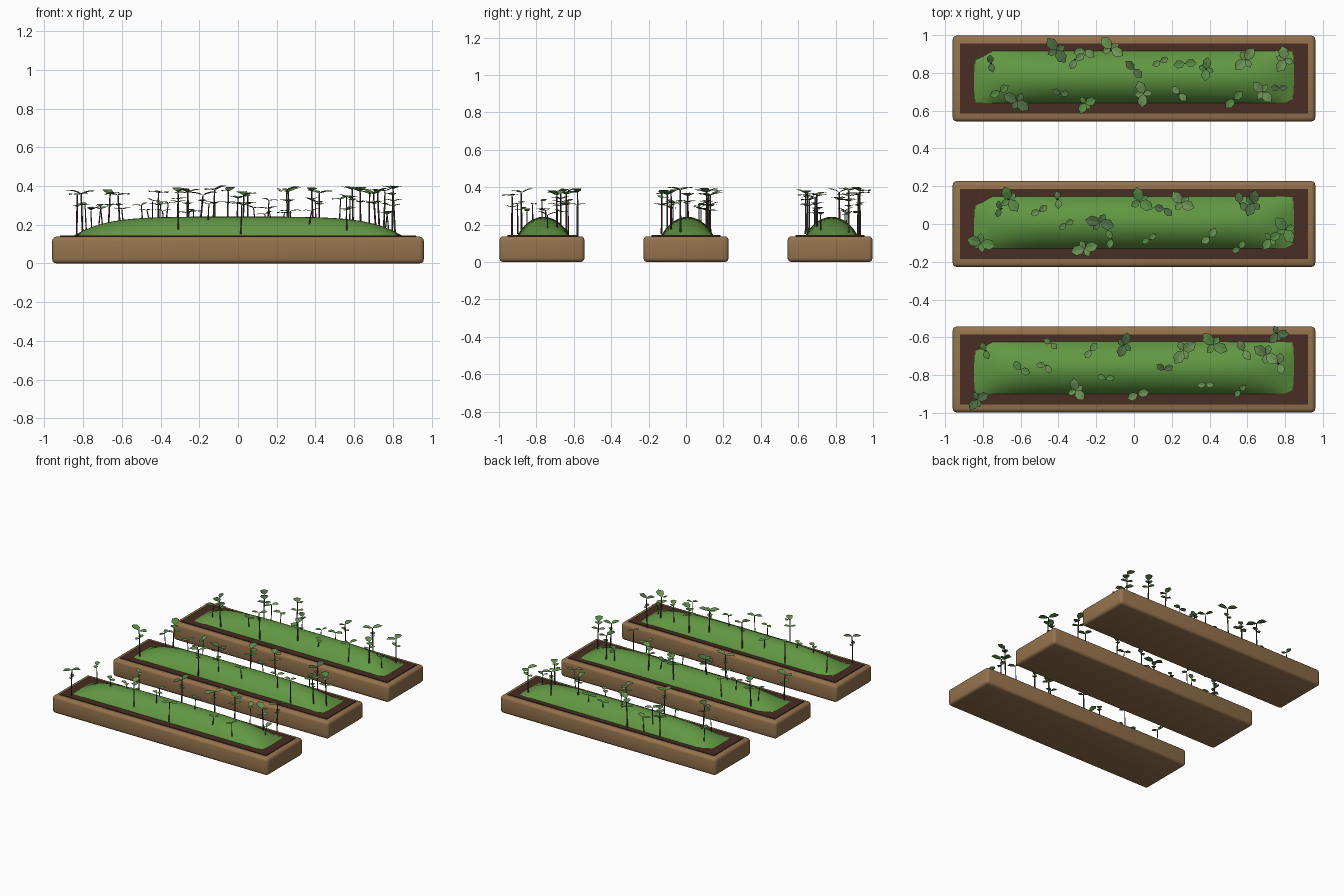
import bpy, bmesh, math, random
from mathutils import Vector, Matrix

if "Cube" in bpy.data.objects:
    bpy.data.objects.remove(bpy.data.objects["Cube"])

random.seed(4)

def material(name, rgb):
    m = bpy.data.materials.new(name)
    m.diffuse_color = (*rgb, 1)
    m.use_nodes = True
    m.node_tree.nodes["Principled BSDF"].inputs["Base Color"].default_value = m.diffuse_color
    return m

WOOD = material("wood", (0.30, 0.17, 0.075))
SOIL = material("soil", (0.065, 0.026, 0.016))
MOSS = material("ground_cover", (0.12, 0.31, 0.055))
LEAVES = [material("leaf_%d" % i, c) for i, c in enumerate(
    [(0.10, 0.26, 0.06), (0.15, 0.29, 0.09), (0.08, 0.16, 0.06)])]
STEMS = [material("stem_%d" % i, c) for i, c in enumerate(
    [(0.07, 0.09, 0.05), (0.10, 0.03, 0.05)])]

def make(name, bm, mats, smooth=None):
    bmesh.ops.recalc_face_normals(bm, faces=bm.faces)
    me = bpy.data.meshes.new(name)
    bm.to_mesh(me)
    bm.free()
    for m in mats:
        me.materials.append(m)
    ob = bpy.data.objects.new(name, me)
    bpy.context.collection.objects.link(ob)
    if smooth:
        bpy.ops.object.select_all(action='DESELECT')
        ob.select_set(True)
        bpy.context.view_layer.objects.active = ob
        bpy.ops.object.shade_smooth_by_angle(angle=math.radians(smooth))
    return ob

def box(name, size, centre, mat, bevel=0):
    bm = bmesh.new()
    bmesh.ops.create_cube(bm, size=1, matrix=Matrix.Translation(centre) @ Matrix.Diagonal((*size, 1)))
    if bevel:
        bmesh.ops.bevel(bm, geom=bm.edges[:], offset=bevel, segments=3, profile=0.5, affect='EDGES')
    return make(name, bm, [mat], 40 if bevel else None)

def mound_height(x, y):
    t, s = min(abs(x) / 0.85, 1), min(abs(y) / 0.14, 1)
    return 0.142 + 0.1 * (1 - t ** 6) * (1 - 0.12 * t * t) * (1 - s * s) ** 0.85

def mound(name, cy):
    # domed strip with one clipped back corner
    bm = bmesh.new()
    nx, ny = 34, 12
    rows = []
    for i in range(nx + 1):
        x = -0.85 + 1.7 * i / nx
        back = 0.11 if x < -0.76 else 0.14
        row = []
        for j in range(ny + 1):
            y = -0.14 + (0.14 + back) * j / ny
            v = -1 + 2 * j / ny
            row.append(bm.verts.new((x, cy + y, mound_height(x, v * 0.14))))
        rows.append(row)
    for i in range(nx):
        for j in range(ny):
            bm.faces.new((rows[i][j], rows[i + 1][j], rows[i + 1][j + 1], rows[i][j + 1]))
    make(name, bm, [MOSS], 50)

def leaf(bm, base, ang, length, tilt, mat):
    # angular leaf folded along its midrib
    rot = Matrix.Rotation(ang, 3, 'Z') @ Matrix.Rotation(-tilt, 3, 'Y')
    def P(u, v, w):
        return bm.verts.new(base + rot @ Vector((u, v, w)) * length)
    root, mid, tip = P(0, 0, 0), P(0.6, 0, -0.02), P(1.05, 0, -0.14)
    for s in (1, -1):
        a, b = P(0.3, 0.32 * s, 0.06), P(0.72, 0.36 * s, 0.02)
        for q in ((root, a, b, mid), (mid, b, tip)):
            bm.faces.new(q if s < 0 else q[::-1]).material_index = mat

def stem(bm, a, b, r, mat):
    d = b - a
    m = Matrix.Translation((a + b) / 2) @ d.to_track_quat('Z', 'Y').to_matrix().to_4x4()
    res = bmesh.ops.create_cone(bm, cap_ends=True, segments=5, radius1=r, radius2=r * 0.7,
                                depth=d.length, matrix=m)
    for f in {f for v in res['verts'] for f in v.link_faces}:
        f.material_index = mat

def plants(name, cy, spots):
    bm = bmesh.new()
    for x, y, tall in spots:
        h = random.uniform(0.345, 0.385) if tall else random.uniform(0.25, 0.345)
        size = random.uniform(0.062, 0.078) if tall else random.uniform(0.04, 0.06)
        foot = Vector((x + random.uniform(-.012, .012), cy + y, mound_height(x, y) - 0.01))
        top = Vector((x, cy + y, h))
        stem(bm, foot, top, 0.0055 if tall else 0.004, 3 + (random.random() < 0.3))
        ang = random.uniform(0, math.tau)
        lm = random.choice((0, 1, 1, 2))
        for k in range(2):
            leaf(bm, top, ang + k * math.pi + random.uniform(-.5, .5), size,
                 random.uniform(0.1, 0.5), lm)
        # lower leaf pair on the tall plants
        if tall:
            low = foot.lerp(top, 0.72)
            for k in range(2):
                leaf(bm, low, ang + 1.5 + k * math.pi, size * 0.65, 0.3, lm)
    # normals of open leaves stay as built
    make(name, bm, LEAVES + STEMS)

# plant positions inside each bed: x, y, tall?
FRONT = [(-.83, -.16, 1), (-.79, .10, 0), (-.60, .0, 0), (-.47, .02, 0), (-.44, .14, 0),
         (-.31, -.11, 1), (-.23, .10, 0), (-.15, -.05, 0), (-.05, .13, 1), (.02, -.13, 0),
         (.16, .0, 0), (.26, .10, 1), (.42, .13, 1), (.38, -.08, 0), (.56, -.11, 0),
         (.58, .10, 0), (.70, .08, 1), (.76, .19, 1), (.77, .03, 0)]
MIDDLE = [(-.81, -.10, 1), (-.66, .13, 1), (-.71, .08, 0), (-.50, .07, 0), (-.40, .13, 0),
          (-.36, .0, 0), (-.18, .01, 1), (-.26, -.13, 1), (.03, .12, 1), (.08, -.08, 0),
          (-.12, -.08, 0), (.25, .11, 1), (.16, .08, 0), (.56, .11, 0), (.80, -.03, 1),
          (.72, -.08, 1), (.56, -.13, 0), (.63, .11, 1), (.40, -.07, 0)]
BACK = [(-.76, .08, 0), (-.71, -.07, 0), (-.62, -.12, 1), (-.41, .15, 1), (-.31, .10, 0),
        (-.26, .15, 0), (-.12, .16, 1), (-.26, -.13, 1), (-.39, -.08, 0), (.05, -.08, 1),
        (.0, .05, 0), (.14, .09, 0), (.27, .08, 0), (.24, -.08, 0), (.38, .05, 1),
        (.53, -.11, 0), (.59, .10, 1), (.68, -.07, 1), (.80, .10, 1), (.77, -.05, 0)]

for label, cy, spots in (("front", -0.77, FRONT), ("middle", 0, MIDDLE), ("back", 0.77, BACK)):
    box(label + "_planter", (1.92, 0.455, 0.138), (0, cy, 0.069), WOOD, 0.022)
    box(label + "_soil", (1.84, 0.37, 0.06), (0, cy, 0.114), SOIL)
    mound(label + "_mound", cy + 0.008)
    plants(label + "_seedlings", cy, spots)
